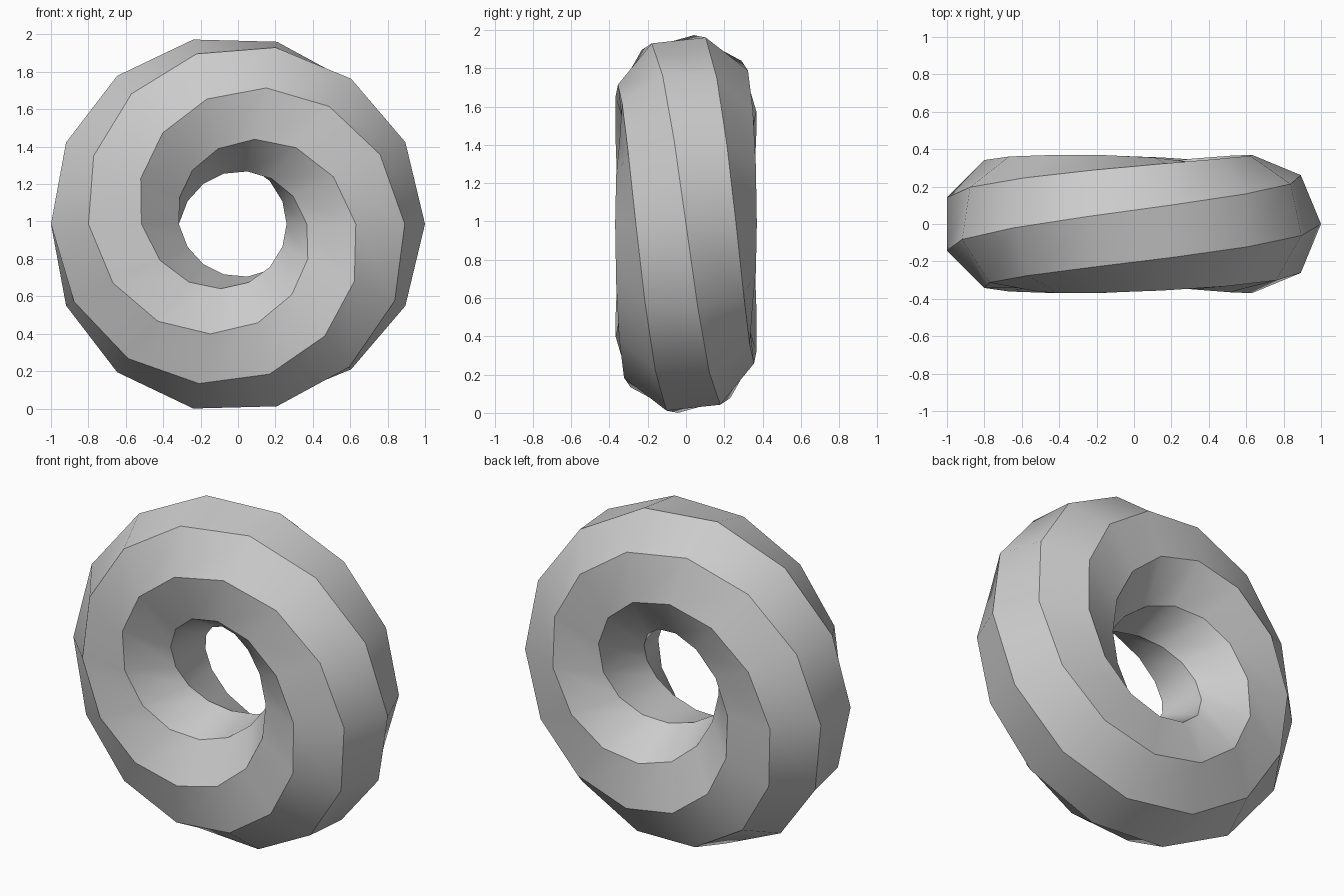
import bpy
import bmesh
from math import sin, cos, pi, radians

cube = bpy.data.objects.get("Cube")
if cube:
    bpy.data.objects.remove(cube, do_unlink=True)

SEGMENTS, SIDES, TWIST = 14, 8, 3    # ring steps, section sides, sides turned per lap
MAJOR, MINOR = 0.644, 0.37

# Plain grey material
grey = bpy.data.materials.new("plain grey")
grey.use_nodes = True
grey.diffuse_color = (0.6, 0.6, 0.6, 1)
bsdf = next(n for n in grey.node_tree.nodes if n.type == 'BSDF_PRINCIPLED')
bsdf.inputs["Base Color"].default_value = (0.6, 0.6, 0.6, 1)

# Octagonal sections swept round the ring, turning steadily as they go
bm = bmesh.new()
rings = []
for k in range(SEGMENTS):
    a = 2 * pi * k / SEGMENTS
    ring = []
    for j in range(SIDES):
        p = 2 * pi / SIDES * (j + TWIST * k / SEGMENTS)
        rad = MAJOR + MINOR * cos(p)
        ring.append(bm.verts.new((rad * cos(a), -MINOR * sin(p), rad * sin(a))))
    rings.append(ring)

# Close the lap by shifting the last ring's joins by the total twist
rings.append([rings[0][(j + TWIST) % SIDES] for j in range(SIDES)])
for low, high in zip(rings, rings[1:]):
    for j in range(SIDES):
        n = (j + 1) % SIDES
        bm.faces.new((low[j], high[j], high[n], low[n]))

# Centre across and stand on the ground
xs = [v.co.x for v in bm.verts]
zs = [v.co.z for v in bm.verts]
bmesh.ops.translate(bm, verts=bm.verts, vec=(-(min(xs) + max(xs)) / 2, 0, -min(zs)))
bmesh.ops.recalc_face_normals(bm, faces=bm.faces)

mesh = bpy.data.meshes.new("twisted_ring")
bm.to_mesh(mesh)
bm.free()
mesh.materials.append(grey)
ring_obj = bpy.data.objects.new("twisted_ring", mesh)
bpy.context.collection.objects.link(ring_obj)

# Smooth along the sweep, sharp on the spiral ridges
bpy.ops.object.select_all(action='DESELECT')
ring_obj.select_set(True)
bpy.context.view_layer.objects.active = ring_obj
bpy.ops.object.shade_smooth_by_angle(angle=radians(30))
